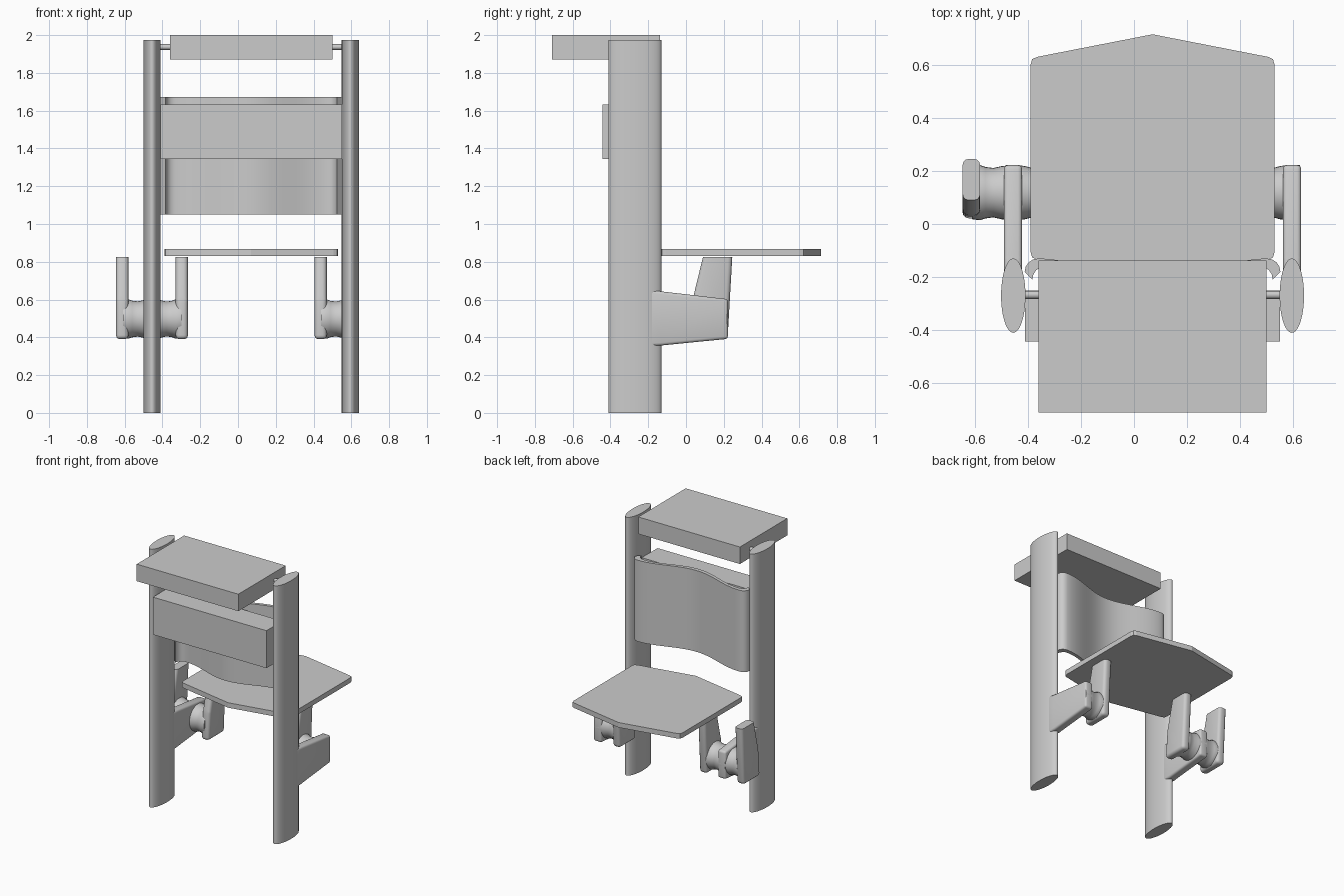
import bpy, bmesh, math
from mathutils import Vector

if "Cube" in bpy.data.objects:
    bpy.data.objects.remove(bpy.data.objects["Cube"])

CX = 0.07  # symmetry plane of the chair


def finish(bm, name, angle=None):
    bmesh.ops.recalc_face_normals(bm, faces=bm.faces)
    me = bpy.data.meshes.new(name)
    bm.to_mesh(me)
    bm.free()
    ob = bpy.data.objects.new(name, me)
    bpy.context.collection.objects.link(ob)
    if angle:
        bpy.ops.object.select_all(action='DESELECT')
        ob.select_set(True)
        bpy.context.view_layer.objects.active = ob
        bpy.ops.object.shade_smooth_by_angle(angle=math.radians(angle))
    return ob


def prism(name, pts, axis, lo, hi, angle=None, bevel=0, bevel_below=9):
    """Extrude a profile: (x, y) points along z, or (y, z) points along x."""
    bm = bmesh.new()
    place = (lambda p, t: (t, p[0], p[1])) if axis == 'x' else (lambda p, t: (p[0], p[1], t))
    a = [bm.verts.new(place(p, lo)) for p in pts]
    b = [bm.verts.new(place(p, hi)) for p in pts]
    bm.faces.new(a)
    bm.faces.new(b)
    n = len(pts)
    for i in range(n):
        bm.faces.new((a[i], a[(i + 1) % n], b[(i + 1) % n], b[i]))
    bmesh.ops.recalc_face_normals(bm, faces=bm.faces)
    if bevel:
        edges = [e for e in bm.edges if min(v.co.z for v in e.verts) < bevel_below]
        bmesh.ops.bevel(bm, geom=edges, offset=bevel, segments=3, profile=0.5, affect='EDGES')
    return finish(bm, name, angle)


def box(name, x0, x1, y0, y1, z0, z1):
    return prism(name, [(x0, y0), (x1, y0), (x1, y1), (x0, y1)], 'z', z0, z1)


def lathe_x(name, rings, y, z, n=32):
    """Round part along x from (x, radius) rings."""
    bm = bmesh.new()
    loops = [[bm.verts.new((x, y + r * math.cos(2 * math.pi * i / n),
                            z + r * math.sin(2 * math.pi * i / n))) for i in range(n)]
             for x, r in rings]
    for p, q in zip(loops, loops[1:]):
        for i in range(n):
            bm.faces.new((p[i], p[(i + 1) % n], q[(i + 1) % n], q[i]))
    bm.faces.new(loops[0])
    bm.faces.new(loops[-1])
    return finish(bm, name, 50)


def span(side, d0, d1):
    """x range at distances d0..d1 from the symmetry plane."""
    return sorted((CX + side * d0, CX + side * d1))


PRONG = [(0.02, 0.39), (0.22, 0.39), (0.245, 0.826), (0.09, 0.826), (0.035, 0.6)]
ARM = [(-0.22, 0.35), (-0.13, 0.357), (0.222, 0.392), (0.222, 0.602), (-0.13, 0.643), (-0.22, 0.655)]

for side, label in ((-1, "left"), (1, "right")):
    # elliptical upright post
    px = CX + side * 0.525
    ring = [(px + 0.046 * math.cos(2 * math.pi * i / 48), -0.27 + 0.14 * math.sin(2 * math.pi * i / 48))
            for i in range(48)]
    prism(label + "_post", ring, 'z', 0, 1.975, 40)
    # tapered arm running back from the post
    prism(label + "_arm", ARM, 'x', *span(side, 0.492, 0.56), angle=40, bevel=0.015)
    # inner prong holding the seat
    prism(label + "_inner_prong", PRONG, 'x', *span(side, 0.335, 0.40), angle=40,
          bevel=0.022, bevel_below=0.8)
    # waisted knuckle between prong and arm
    profile = [(0.37, 0.1), (0.40, 0.104), (0.42, 0.096), (0.45, 0.092), (0.48, 0.1), (0.51, 0.105), (0.555, 0.104)]
    lathe_x(label + "_knuckle", [(CX + side * d, r) for d, r in profile], 0.118, 0.497)

# outer prong and knuckle, left side only
prism("outer_prong", PRONG, 'x', -0.646, -0.58, angle=40, bevel=0.022, bevel_below=0.8)
lathe_x("outer_knuckle", [(-0.61, 0.1), (-0.58, 0.104), (-0.56, 0.097), (-0.53, 0.093), (-0.50, 0.1), (-0.46, 0.104)],
        0.118, 0.497)

# hexagonal seat with softened side corners
r = 0.025
seat = [(CX, -0.22), (0.53 - r, -0.135), (0.53 - 0.006, -0.126), (0.53, -0.13 + r),
        (0.53, 0.625 - r), (0.53 - 0.006, 0.621), (0.53 - r, 0.63), (CX, 0.715)]
seat += [(2 * CX - x, y) for x, y in reversed(seat[1:-1])]
prism("seat", seat, 'z', 0.83, 0.868)

# curved backrest: middle bows forward, ends roll into the posts
outer = []
half = 0.482
for i in range(25):
    t = -1 + 2 * i / 24
    x = t * 0.43
    outer.append((CX + x, -0.225 + 0.095 * math.sin(t * math.pi / 2) ** 2))
corner = [(half - 0.05 + 0.05 * math.sin(a), -0.18 + 0.05 * math.cos(a))
          for a in (math.radians(d) for d in (22, 45, 67, 90))]
outer = [(CX - x, y) for x, y in reversed(corner)] + outer + [(CX + x, y) for x, y in corner]
inner = [(CX + (x - CX) * 0.94, y - 0.03) for x, y in outer]
back = prism("backrest", outer + inner[::-1], 'z', 1.05, 1.672, 40)

# cushion block in front of the backrest
box("back_cushion", -0.41, 0.55, -0.442, -0.25, 1.345, 1.632)

# head block and its cross rod
box("head_block", -0.36, 0.50, -0.71, -0.137, 1.87, 2.0)
lathe_x("head_rod", [(-0.46, 0.015), (0.60, 0.015)], -0.267, 1.937, 16)
